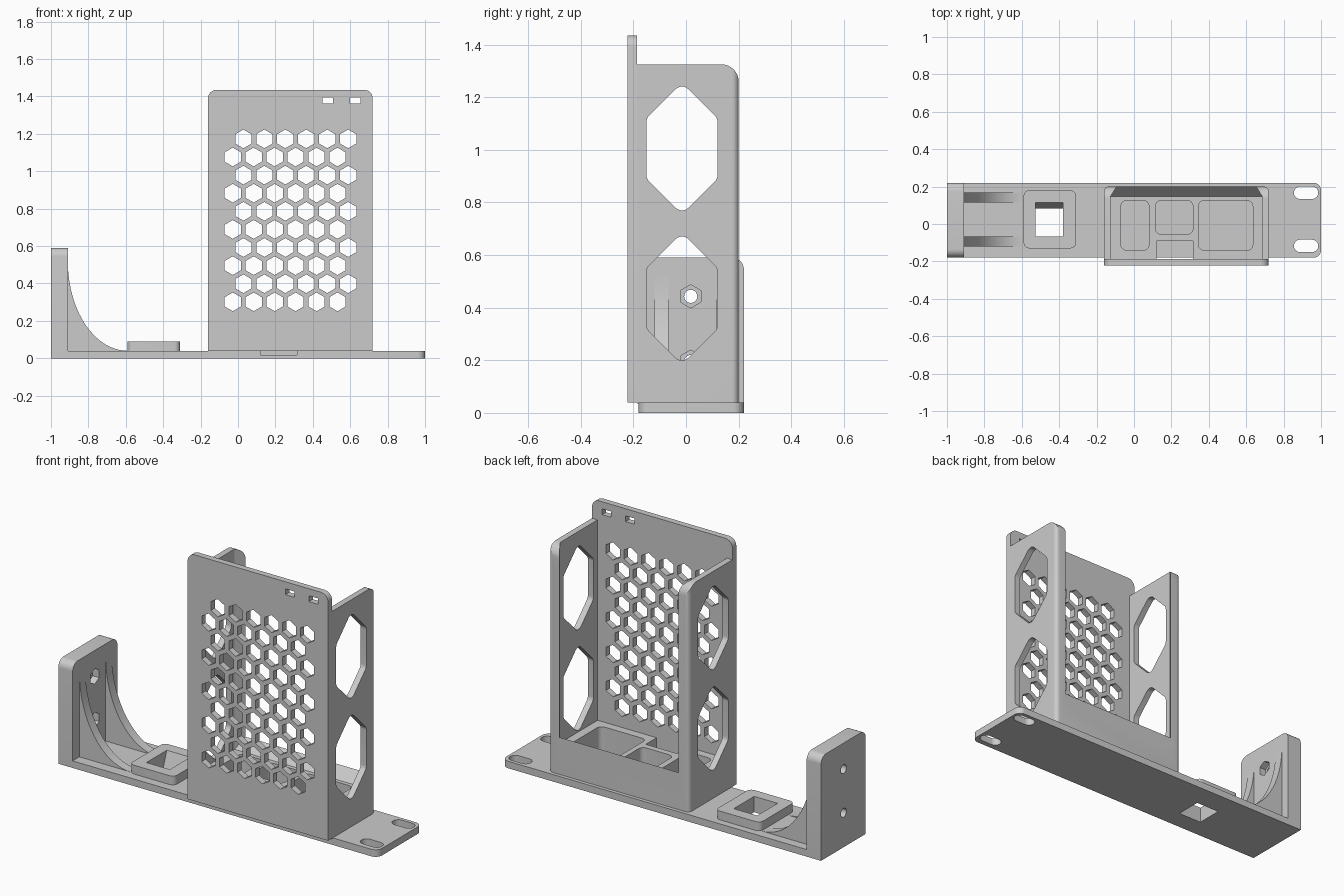
import bpy, bmesh
from math import pi, cos, sin, tan, radians
from mathutils import Vector

old = bpy.data.objects.get("Cube")
if old:
    bpy.data.objects.remove(old, do_unlink=True)

GREY = (0.6, 0.6, 0.6, 1)
mat = bpy.data.materials.new("grey plastic")
mat.use_nodes = True
mat.diffuse_color = GREY
mat.node_tree.nodes["Principled BSDF"].inputs["Base Color"].default_value = GREY


# ---- outlines ----
def rect(x0, x1, y0, y1):
    return [(x0, y0), (x1, y0), (x1, y1), (x0, y1)]


def ngon(cx, cy, r, n=6, turn=pi / 2):
    return [(cx + r * cos(turn + 2 * pi * i / n), cy + r * sin(turn + 2 * pi * i / n))
            for i in range(n)]


def fillet(points, radii, steps=8):
    """Round the corners of an outline; radii is one number or one per corner."""
    n = len(points)
    if not isinstance(radii, (list, tuple)):
        radii = [radii] * n
    out = []
    for i, r in enumerate(radii):
        p = Vector(points[i])
        if r == 0:
            out.append(tuple(p))
            continue
        a = (Vector(points[i - 1]) - p).normalized()
        b = (Vector(points[(i + 1) % n]) - p).normalized()
        half = a.angle(b) / 2
        centre = p + (a + b).normalized() * (r / sin(half))
        start = p + a * (r / tan(half)) - centre
        end = p + b * (r / tan(half)) - centre
        sweep = pi - 2 * half
        for k in range(steps + 1):
            t = k / steps
            v = (start * sin((1 - t) * sweep) + end * sin(t * sweep)) / sin(sweep)
            out.append(tuple(centre + v))
    return out


# ---- solids ----
def prism(name, outlines, axis, lo, hi):
    """Extrude one or more outlines along an axis."""
    place = {"X": lambda u, v, d: (d, u, v),
             "Y": lambda u, v, d: (u, d, v),
             "Z": lambda u, v, d: (u, v, d)}[axis]
    bm = bmesh.new()
    for pts in outlines:
        bottom = [bm.verts.new(place(u, v, lo)) for u, v in pts]
        top = [bm.verts.new(place(u, v, hi)) for u, v in pts]
        bm.faces.new(bottom)
        bm.faces.new(top[::-1])
        for i in range(len(pts)):
            j = (i + 1) % len(pts)
            bm.faces.new((bottom[i], top[i], top[j], bottom[j]))
    bmesh.ops.recalc_face_normals(bm, faces=bm.faces[:])
    mesh = bpy.data.meshes.new(name)
    bm.to_mesh(mesh)
    bm.free()
    mesh.materials.append(mat)
    obj = bpy.data.objects.new(name, mesh)
    bpy.context.collection.objects.link(obj)
    return obj


def combine(obj, outlines, axis, lo, hi, operation="DIFFERENCE"):
    """Cut (or intersect) an object with extruded outlines."""
    tool = prism("cutter", outlines, axis, lo, hi)
    tool.hide_render = True
    mod = obj.modifiers.new("cut", "BOOLEAN")
    mod.operation, mod.object, mod.solver = operation, tool, "EXACT"
    bpy.context.view_layer.update()
    baked = bpy.data.meshes.new_from_object(
        obj.evaluated_get(bpy.context.evaluated_depsgraph_get()))
    obj.modifiers.clear()
    obj.data = baked
    bpy.data.objects.remove(tool, do_unlink=True)


# Shared cutters
jack_hole = [(-0.067, -0.05), (0.065, -0.05), (0.133, 0.14), (-0.067, 0.14)]
cable_notch = rect(0.12, 0.315, -0.3, -0.09)

# Base plate with slotted mounting ears
base = prism("base_plate", [fillet(rect(-1, 1, -0.18, 0.22), [0, 0.04, 0.04, 0])], "Z", 0, 0.04)
slots = [fillet(rect(0.855, 0.985, y - 0.033, y + 0.033), 0.0325) for y in (0.167, -0.117)]
combine(base, slots, "Z", -0.1, 0.1)
combine(base, [jack_hole], "X", -0.527, -0.38)
combine(base, [cable_notch], "Z", 0.017, 0.3)

# Raised jack frame
jack = prism("jack_frame", [fillet(rect(-0.59, -0.31, -0.13, 0.18), 0.03)], "Z", 0.04, 0.09)
combine(jack, [jack_hole], "X", -0.527, -0.38)

# End bracket with bolt holes and nut pockets
bracket = prism("end_bracket", [fillet(rect(-0.18, 0.22, 0, 0.59), [0, 0, 0.045, 0.045])],
                "X", -1, -0.91)
bolts = (0.195, 0.443)
combine(bracket, [ngon(0.018, z, 0.025, 20) for z in bolts], "X", -1.1, -0.8)
combine(bracket, [ngon(0.018, z, 0.044) for z in bolts], "X", -0.95, -0.8)

# Curved gussets
curve = [(-0.59 - 0.32 * sin(t * pi / 40), 0.52 - 0.48 * cos(t * pi / 40)) for t in range(21)]
for side, y in (("back", 0.115), ("front", -0.12)):
    prism(side + "_gusset", [curve + [(-0.93, 0.52), (-0.93, 0.03), (-0.59, 0.03)]],
          "Y", y, y + 0.053)

# Case body: rounded block hollowed into side walls with retaining lips
X0, X1, FLOOR = -0.16, 0.72, 0.19
case = prism("case_body", [fillet(rect(-0.187, 0.2, 0.036, 1.325), [0, 0, 0.065, 0])], "X", X0, X1)
combine(case, [fillet(rect(X0, X1, -0.3, 0.2), [0, 0, 0.025, 0.025])], "Z", -0.1, 2, "INTERSECT")
cavity = [(-0.125, -0.3), (0.685, -0.3), (0.685, 0.148), (0.653, 0.2),
          (0.653, 0.3), (-0.093, 0.3), (-0.093, 0.2), (-0.125, 0.148)]
combine(case, [cavity], "Z", FLOOR, 2)

# Long hexagonal windows through both side walls
windows = []
for z in (0.435, 1.005):
    tall, mid = 0.25, 0.115
    windows.append(fillet([(-0.15, z - mid), (-0.015, z - tall), (0.12, z - mid),
                           (0.12, z + mid), (-0.015, z + tall), (-0.15, z + mid)], 0.035, 5))
combine(case, windows, "X", -0.5, 0.9)

# Floor pockets
pockets = [fillet(rect(x0, x1, y0, 0.125), 0.03)
           for x0, x1, y0 in ((-0.07, 0.08, -0.14), (0.115, 0.315, -0.055), (0.345, 0.635, -0.14))]
combine(case, pockets, "Z", 0.04, 0.4)
combine(case, [cable_notch], "Z", 0, 0.4)

# Sloped lip along the back of the floor
prism("back_lip", [[(0.148, FLOOR), (0.2, FLOOR), (0.2, 0.25)]], "X", -0.125, 0.685)

# Front panel with honeycomb vents and indicator slots
panel = prism("front_panel", [fillet(rect(X0, X1, 0.04, 1.435), [0, 0, 0.045, 0.045])],
              "Y", -0.222, -0.187)
vents = [ngon((0.029 if row % 2 == 0 else -0.028) + 0.112 * col, 1.173 - 0.0968 * row, 0.05)
         for row in range(10) for col in range(6)]
lights = [rect(x, x + 0.056, 1.362, 1.395) for x in (0.453, 0.6)]
combine(panel, vents + lights, "Y", -0.4, 0)

# Smooth the rounded corners, keep the other edges sharp
for obj in bpy.context.scene.objects:
    if obj.type == "MESH" and mat.name in obj.data.materials:
        obj.data.shade_smooth()
        obj.data.set_sharp_from_angle(angle=radians(25))
